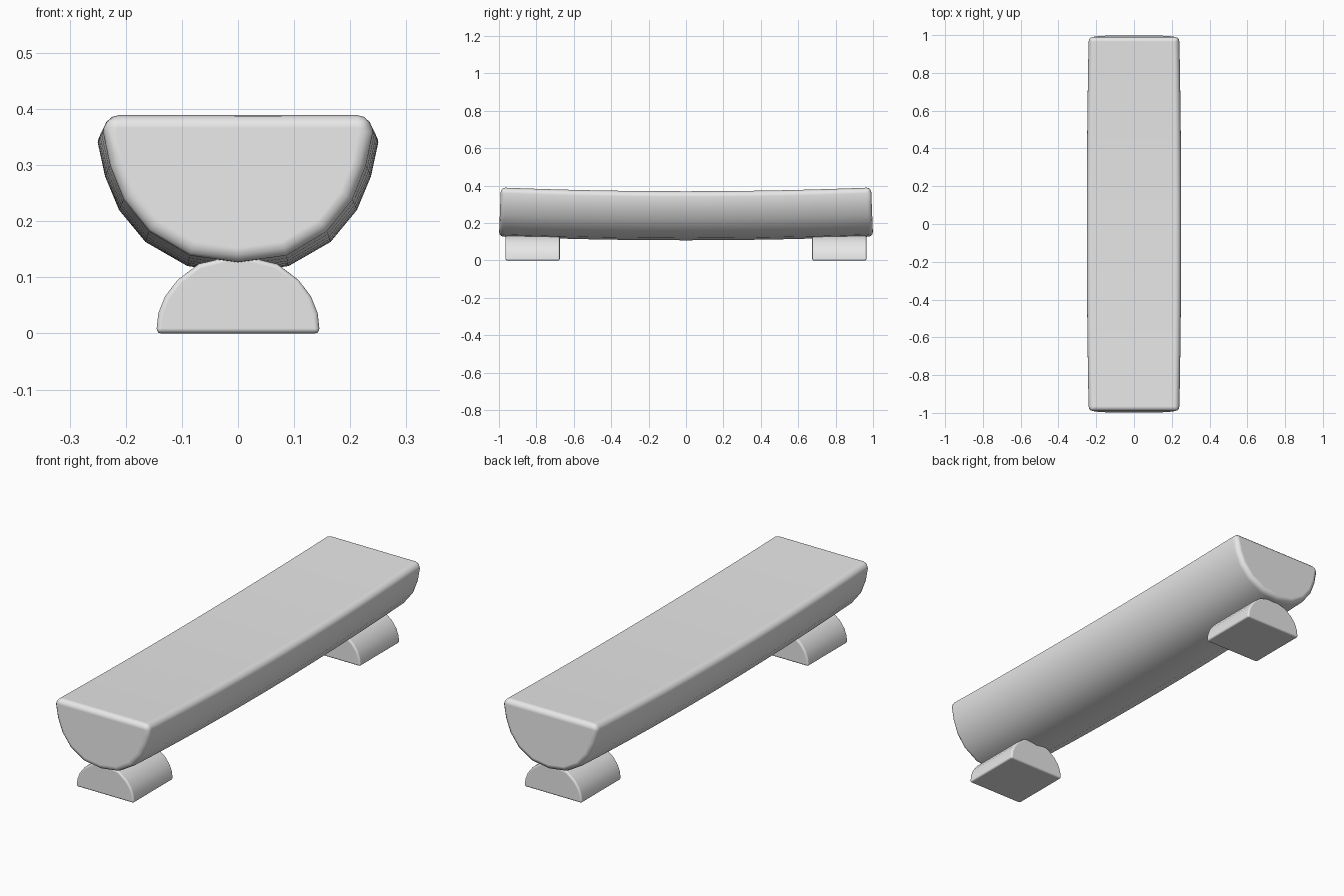
import bpy
import bmesh

cube = bpy.data.objects.get("Cube")
if cube:
    bpy.data.objects.remove(cube)

# Single stone-grey finish
GREY = (0.8, 0.8, 0.8, 1)
stone = bpy.data.materials.new("light_grey")
stone.use_nodes = True
stone.diffuse_color = GREY
stone.node_tree.nodes["Principled BSDF"].inputs["Base Color"].default_value = GREY


def loft(name, half, stations, place, bevel):
    """Sweep a mirrored half profile along y; place() bends each point."""
    outline = half + [(-x, z) for x, z in reversed(half) if x > 0]
    bm = bmesh.new()
    rings = [[bm.verts.new(place(x, y, z)) for x, z in outline] for y in stations]
    n = len(outline)
    for a, b in zip(rings, rings[1:]):
        for i in range(n):
            j = (i + 1) % n
            bm.faces.new((a[i], a[j], b[j], b[i]))
    bm.faces.new(rings[0])
    bm.faces.new(rings[-1])
    bmesh.ops.recalc_face_normals(bm, faces=bm.faces)
    for f in bm.faces:
        f.smooth = True
    mesh = bpy.data.meshes.new(name)
    bm.to_mesh(mesh)
    bm.free()
    mesh.materials.append(stone)
    obj = bpy.data.objects.new(name, mesh)
    bpy.context.collection.objects.link(obj)
    # Soft worn edges
    mod = obj.modifiers.new("worn_edges", 'BEVEL')
    mod.width = bevel
    mod.segments = 3
    mod.limit_method = 'ANGLE'
    mod.angle_limit = 0.9
    mod.harden_normals = True
    return obj


# Half-log seat, sagging and slightly wider at mid-length
def sag(x, y, z):
    lean = 1 - 0.04 * (z - 0.11)
    return (x * (1 - 0.04 * y * y), y * lean, z + 0.02 * y * y)


seat_half = [(0.245, 0.37), (0.25, 0.34), (0.237, 0.28), (0.212, 0.22),
             (0.165, 0.163), (0.09, 0.12), (0, 0.108)]
loft("seat", seat_half, [i / 6 for i in range(-6, 7)], sag, 0.024)

# Half-round feet
foot_half = [(0.146, 0), (0.142, 0.036), (0.13, 0.066), (0.108, 0.095),
             (0.07, 0.124), (0, 0.141)]
for name, y in (("front_foot", -0.82), ("back_foot", 0.82)):
    loft(name, foot_half, [y - 0.145, y + 0.145], lambda x, y, z: (x, y, z), 0.009)
